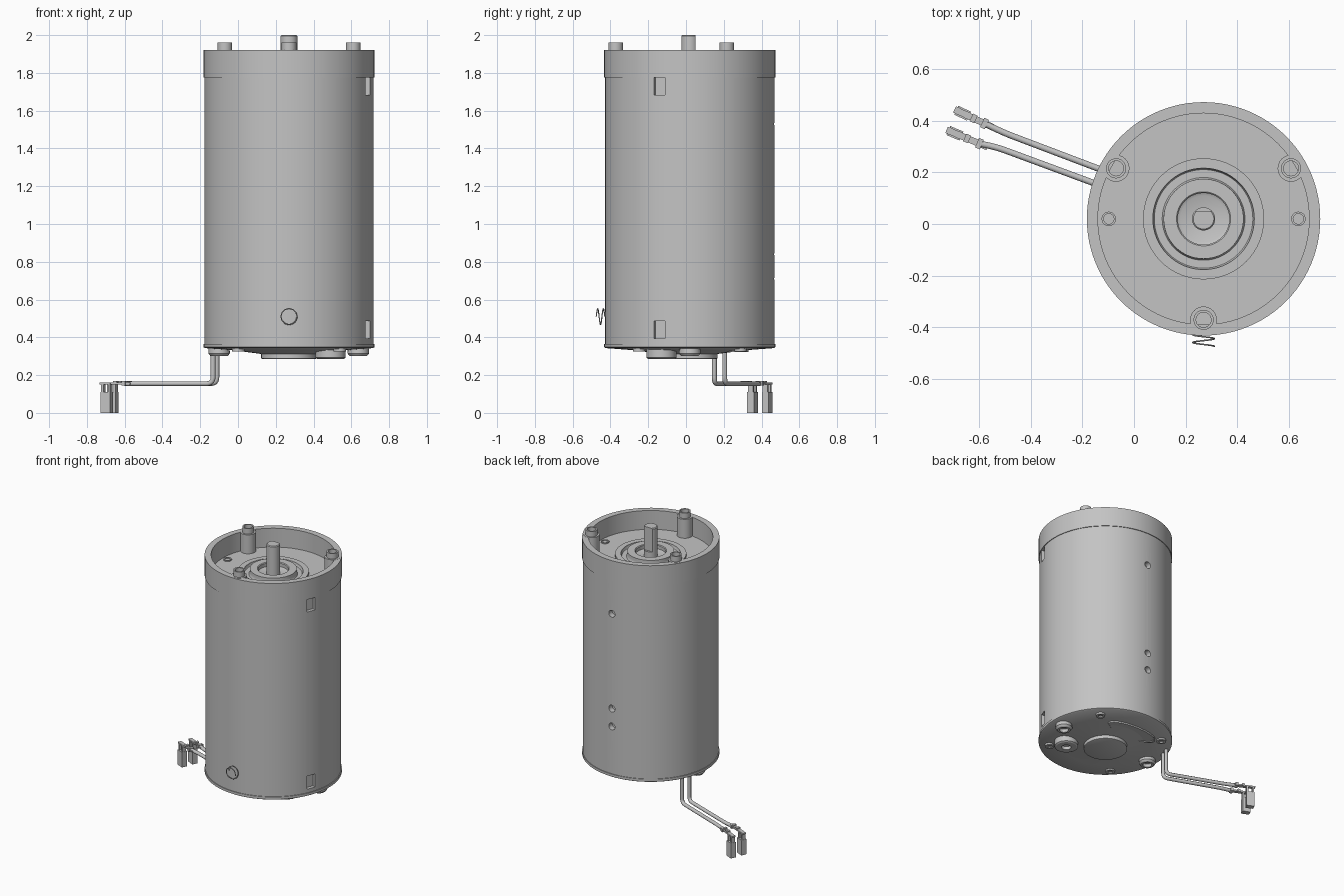
import bpy, bmesh, math
from mathutils import Vector, Matrix

if "Cube" in bpy.data.objects:
    bpy.data.objects.remove(bpy.data.objects["Cube"])

CX, CY, R = 0.27, 0.02, 0.448

metal = bpy.data.materials.new("grey metal")
metal.use_nodes = True
GREY = (0.55, 0.55, 0.55, 1)
metal.diffuse_color = GREY
metal.node_tree.nodes["Principled BSDF"].inputs["Base Color"].default_value = GREY


def finish(name, bm):
    """Turn a bmesh into a shaded object."""
    bmesh.ops.remove_doubles(bm, verts=bm.verts, dist=1e-5)
    bmesh.ops.recalc_face_normals(bm, faces=bm.faces)
    mesh = bpy.data.meshes.new(name)
    bm.to_mesh(mesh)
    bm.free()
    mesh.materials.append(metal)
    mesh.shade_smooth()
    mesh.set_sharp_from_angle(angle=math.radians(30))
    ob = bpy.data.objects.new(name, mesh)
    bpy.context.collection.objects.link(ob)
    return ob


def lathe(name, profile, x=CX, y=CY, steps=48, closed=False):
    """Spin a (radius, z) profile about a vertical axis."""
    bm = bmesh.new()
    vs = [bm.verts.new((r, 0, z)) for r, z in profile]
    pairs = list(zip(vs, vs[1:])) + ([(vs[-1], vs[0])] if closed else [])
    edges = [bm.edges.new(p) for p in pairs]
    bmesh.ops.spin(bm, geom=vs + edges, cent=(0, 0, 0), axis=(0, 0, 1),
                   angle=math.tau, steps=steps, use_duplicate=False)
    bmesh.ops.translate(bm, verts=bm.verts, vec=(x, y, 0))
    return finish(name, bm)


def box(name, centre, size, turn=0.0):
    bm = bmesh.new()
    bmesh.ops.create_cube(bm, size=1, matrix=Matrix.Translation(centre)
                          @ Matrix.Rotation(turn, 4, 'Z') @ Matrix.Diagonal((*size, 1)))
    return finish(name, bm)


def rod_cutter(name, centre, radius, depth, axis):
    bm = bmesh.new()
    turn = Vector((0, 0, 1)).rotation_difference(Vector(axis)).to_matrix().to_4x4()
    bmesh.ops.create_cone(bm, cap_ends=True, segments=20, radius1=radius, radius2=radius,
                          depth=depth, matrix=Matrix.Translation(centre) @ turn)
    return finish(name, bm)


def cut(ob, cutters):
    """Subtract cutters and bake the result."""
    for c in cutters:
        mod = ob.modifiers.new("cut", 'BOOLEAN')
        mod.operation, mod.solver, mod.object = 'DIFFERENCE', 'EXACT', c
    deps = bpy.context.evaluated_depsgraph_get()
    mesh = bpy.data.meshes.new_from_object(ob.evaluated_get(deps))
    ob.modifiers.clear()
    ob.data = mesh
    mesh.set_sharp_from_angle(angle=math.radians(30))
    for c in cutters:
        bpy.data.objects.remove(c)


def round_path(pts, radius, n=6):
    """Replace inner corners of a path with arcs."""
    pts = [Vector(p) for p in pts]
    out = [pts[0]]
    for a, b, c in zip(pts, pts[1:], pts[2:]):
        p, q = b + (a - b).normalized() * radius, b + (c - b).normalized() * radius
        for i in range(n + 1):
            t = i / n
            out.append(p * (1 - t) ** 2 + b * 2 * t * (1 - t) + q * t * t)
    return out + [pts[-1]]


def wire(name, pts, radius):
    cu = bpy.data.curves.new(name, 'CURVE')
    cu.dimensions, cu.bevel_depth, cu.bevel_resolution = '3D', radius, 2
    cu.use_fill_caps = True
    sp = cu.splines.new('POLY')
    sp.points.add(len(pts) - 1)
    for point, co in zip(sp.points, pts):
        point.co = (*co, 1)
    cu.materials.append(metal)
    ob = bpy.data.objects.new(name, cu)
    bpy.context.collection.objects.link(ob)


# Main can with side slots and rear screw holes
body = lathe("motor_can", [(0, 0.365), (R, 0.365), (R, 1.78), (0, 1.78)], steps=96)
slot = math.radians(-21)
mid = (CX + R * math.cos(slot), CY + R * math.sin(slot))
cutters = [box("slot_cutter", (*mid, z), (0.05, 0.062, h), slot)
           for z, h in ((1.73, 0.096), (0.44, 0.095))]
cutters += [rod_cutter("hole_cutter", (CX, CY + R, z), 0.025, 0.08, (0, 1, 0))
            for z in (1.53, 0.84, 0.71)]
cut(body, cutters)

# Open top rim and recessed floor with central bearing seat
lathe("top_rim", [(0.453, 1.775), (0.453, 1.92), (0.41, 1.92), (0.41, 1.775)],
      steps=96, closed=True)
groove = [(0.176 + 0.021 * math.cos(a), 1.80 - 0.03 * math.sin(a))
          for a in (i * math.pi / 10 for i in range(11))]
lathe("top_floor", [(0.42, 1.783), (0.235, 1.783), (0.235, 1.80)] + groove +
      [(0.155, 1.82), (0.105, 1.82), (0.10, 1.815), (0.10, 1.79), (0.09, 1.785), (0, 1.785)],
      steps=64)

# Output shaft with a flat at the back
shaft = lathe("shaft", [(0, 1.77), (0.045, 1.77), (0.045, 1.995), (0.04, 2.0), (0, 2.0)], steps=32)
cut(shaft, [box("flat_cutter", (CX, CY + 0.055, 1.93), (0.12, 0.05, 0.2))])

# Three hollow mounting posts
for i, deg in enumerate((30, 150, 270)):
    a = math.radians(deg)
    lathe(f"mounting_post_{i + 1}",
          [(0.052, 1.775), (0.052, 1.921), (0.039, 1.921), (0.039, 1.96),
           (0.029, 1.96), (0.029, 1.85), (0, 1.85)],
          CX + 0.392 * math.cos(a), CY + 0.392 * math.sin(a), 24)

# Two threaded inserts in the floor
for name, side in (("right", -1), ("left", 1)):
    lathe(f"{name}_insert", [(0.028, 1.78), (0.028, 1.79), (0.02, 1.79), (0.02, 1.784), (0, 1.784)],
          CX + side * 0.368, CY, 20)

# Bottom flange and shallow conical end plate
lathe("bottom_flange", [(0, 0.366), (0.453, 0.366), (0.453, 0.348), (0.445, 0.343), (0.30, 0.332),
                        (0.147, 0.312), (0.147, 0.288), (0.14, 0.285), (0, 0.285)], steps=96)

# Brush caps and round cap under the end plate
for name, x in (("right", -0.10), ("left", 0.637)):
    cap = lathe(f"{name}_brush_cap", [(0, 0.35), (0.055, 0.35), (0.057, 0.315), (0.045, 0.30),
                                      (0.03, 0.30), (0.03, 0.325), (0, 0.325)], x, CY, 24)
lathe("round_cap", [(0, 0.34), (0.08, 0.34), (0.08, 0.292), (0.07, 0.286), (0.032, 0.286),
                    (0.032, 0.31), (0, 0.31)], 0.49, -0.13, 28)

# Four small rivets around the end plate
for i in range(4):
    a = math.radians(45 + 90 * i)
    lathe(f"rivet_{i + 1}", [(0, 0.35), (0.032, 0.35), (0.032, 0.326), (0.016, 0.326),
                             (0.016, 0.335), (0, 0.335)],
          CX + 0.38 * math.cos(a), CY + 0.38 * math.sin(a), 16)

# Raised oval rim on the end plate
oval = lathe("oval_pad", [(0, 0.34), (0.2, 0.34), (0.2, 0.322), (0.185, 0.322),
                          (0.185, 0.327), (0, 0.327)], 0, 0, 40)
oval.data.transform(Matrix.Translation((CX - 0.03, 0.26, 0)) @ Matrix.Diagonal((1, 0.36, 1, 1)))

# Loose coil spring at the front
coil = []
for i in range(37):
    a = math.tau * 1.5 * i / 36
    coil.append((CX + 0.042 * math.cos(a), -0.475 + 0.045 * i / 36, 0.51 + 0.042 * math.sin(a)))
wire("front_spring", coil, 0.003)

# Two lead wires, each ending in a crimped terminal
leads = (("front", (-0.132, 0.15), (-0.53, 0.297), (-0.60, 0.312), (-0.695, 0.352)),
         ("back", (-0.112, 0.205), (-0.50, 0.352), (-0.58, 0.39), (-0.665, 0.43)))
for name, start, bend, crimp, end in leads:
    z = 0.155
    path = [(*start, 0.345), (*start, z), (*bend, z), (*crimp, z)]
    wire(f"{name}_lead", round_path(path, 0.035), 0.013)
    d = Vector(end) - Vector(crimp)
    turn = math.atan2(d.y, d.x) + math.pi
    half = (Vector(end) + Vector(crimp)) / 2
    box(f"{name}_terminal_strip", (*half, 0.156), (d.length + 0.07, 0.026, 0.01), turn)
    box(f"{name}_terminal_crimp", (*crimp, 0.158), (0.02, 0.04, 0.024), turn)
    box(f"{name}_terminal_tab", (*half, 0.162), (0.02, 0.032, 0.016), turn)
    box(f"{name}_terminal_socket", (*end, 0.055), (0.055, 0.038, 0.11), turn)
    along = d.normalized() * 0.02
    for j, s in enumerate((-1, 1)):
        leg = Vector(end) + along * s
        box(f"{name}_terminal_leg_{j + 1}", (*leg, 0.13), (0.012, 0.028, 0.055), turn)
